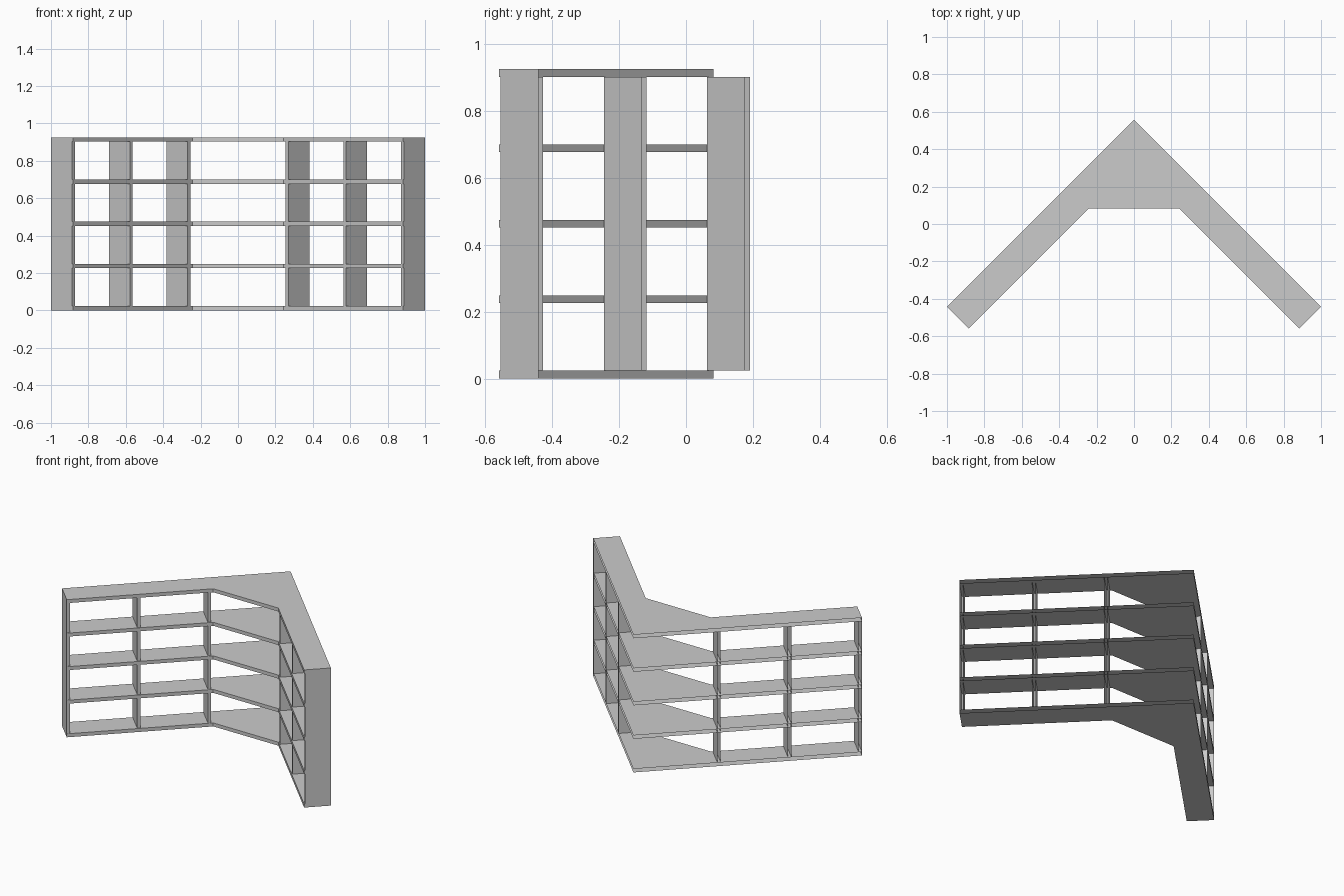
import bpy, bmesh

if "Cube" in bpy.data.objects:
    bpy.data.objects.remove(bpy.data.objects["Cube"])

D = 0.117               # arm depth, per axis along the 45 degree direction
A = (1 + D) / 2         # y of the back corner
INNER = 0.242           # half width of the angled corner front
PITCH, THICK = 0.2255, 0.0235
TOP = 4 * PITCH + THICK


def prism(name, pts, z0, z1, open_sides=(), caps=True):
    """Extrude a counter-clockwise outline, leaving the listed sides open."""
    bm = bmesh.new()
    lo = [bm.verts.new((x, y, z0)) for x, y in pts]
    hi = [bm.verts.new((x, y, z1)) for x, y in pts]
    n = len(pts)
    for i in range(n):
        if i not in open_sides:
            j = (i + 1) % n
            bm.faces.new((lo[i], lo[j], hi[j], hi[i]))
    if caps:
        bm.faces.new(hi)
        bm.faces.new(lo[::-1])
    mesh = bpy.data.meshes.new(name)
    bm.to_mesh(mesh)
    bm.free()
    obj = bpy.data.objects.new(name, mesh)
    bpy.context.collection.objects.link(obj)
    return obj


# Corner shelves: V-shaped boards, open along the two wall sides
right = [(INNER, A - 2 * D - INNER), (1 - D, A - 1 - D), (1, A - 1)]
outline = right + [(0, A)] + [(-x, y) for x, y in reversed(right)]
for i in range(5):
    prism(f"shelf_{i + 1}", outline, i * PITCH, i * PITCH + THICK, open_sides=(2, 3))

# Upright dividers: set back slightly from the shelf fronts, open at the wall
P, T = 0.113, 0.0145
for k, name in enumerate(("end_panel", "middle_divider", "inner_divider")):
    u = 0.309 * k
    x, y = 1 - u, A - 1 + u
    pts = [(x - P, y - P), (x, y), (x - T, y + T), (x - P - T, y - P + T)]
    panel = prism(name, pts, THICK, TOP - THICK, open_sides=(1,), caps=False)
    mirror = panel.modifiers.new("mirror", 'MIRROR')
    mirror.use_mirror_merge = False
